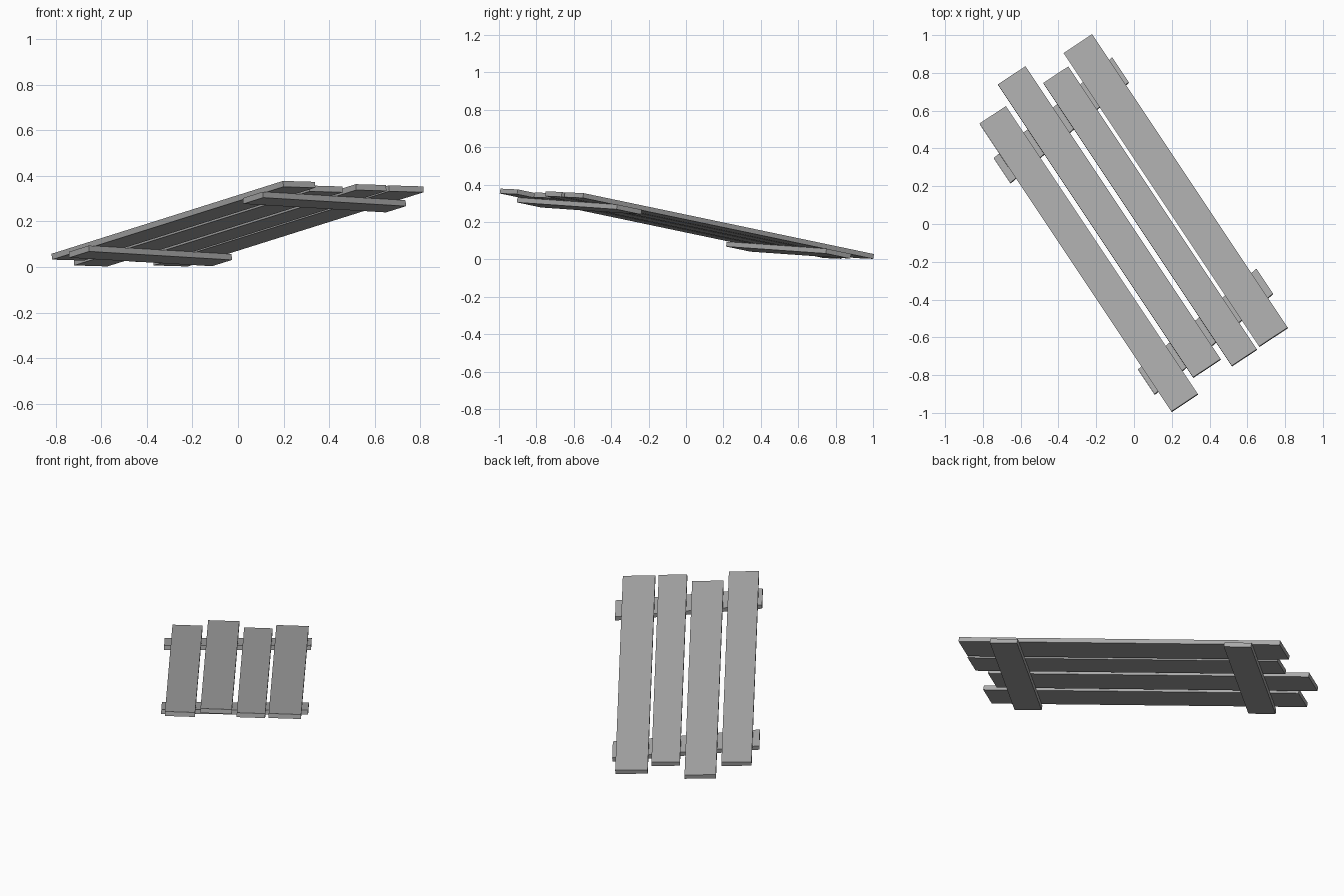
import bpy
import bmesh
from mathutils import Matrix, Vector

default = bpy.data.objects.get("Cube")
if default:
    bpy.data.objects.remove(default, do_unlink=True)

# Single weathered grey colour
grey = bpy.data.materials.new("weathered_grey")
grey.use_nodes = True
colour = (0.4, 0.4, 0.4, 1.0)
grey.diffuse_color = colour
grey.node_tree.nodes["Principled BSDF"].inputs["Base Color"].default_value = colour

# Tilted frame of the panel: x across the planks, y along them, z out of the top
along = Vector((-0.5465, 0.8197, -0.172)).normalized()
across = Vector((0.834, 0.5515, -0.0245))
across = (across - along * across.dot(along)).normalized()
up = across.cross(along)
frame = Matrix((across, along, up)).transposed().to_4x4()

THICK = 0.026
TOP = 0.202


def board(name, x0, x1, y0, y1, top, skew=0.0):
    """Flat board in the panel frame; skew slides its ends along the planks."""
    bm = bmesh.new()
    bmesh.ops.create_cube(bm, size=1.0)
    for v in bm.verts:
        x, y, z = v.co
        v.co = ((x0 + x1) / 2 + x * (x1 - x0),
                (y0 + y1) / 2 + y * (y1 - y0) + x * skew,
                top + (z - 0.5) * THICK)
    mesh = bpy.data.meshes.new(name)
    bm.to_mesh(mesh)
    bm.free()
    mesh.materials.append(grey)
    obj = bpy.data.objects.new(name, mesh)
    obj.matrix_world = frame
    bpy.context.collection.objects.link(obj)


# Four long planks with staggered ends
planks = [
    (-0.391, -0.223, -0.986, 0.873),
    (-0.195, -0.02, -0.897, 0.994),
    (0.009, 0.168, -0.96, 0.866),
    (0.187, 0.368, -0.954, 0.94),
]
for i, extent in enumerate(planks, 1):
    board(f"plank_{i}", *extent, TOP)

# Two skewed cleats fixed under the planks
for name, x, y in (("upper_cleat", -0.005, -0.724), ("lower_cleat", -0.02, 0.651)):
    board(name, x - 0.409, x + 0.409, y - 0.08, y + 0.08, TOP - THICK, skew=0.101)
